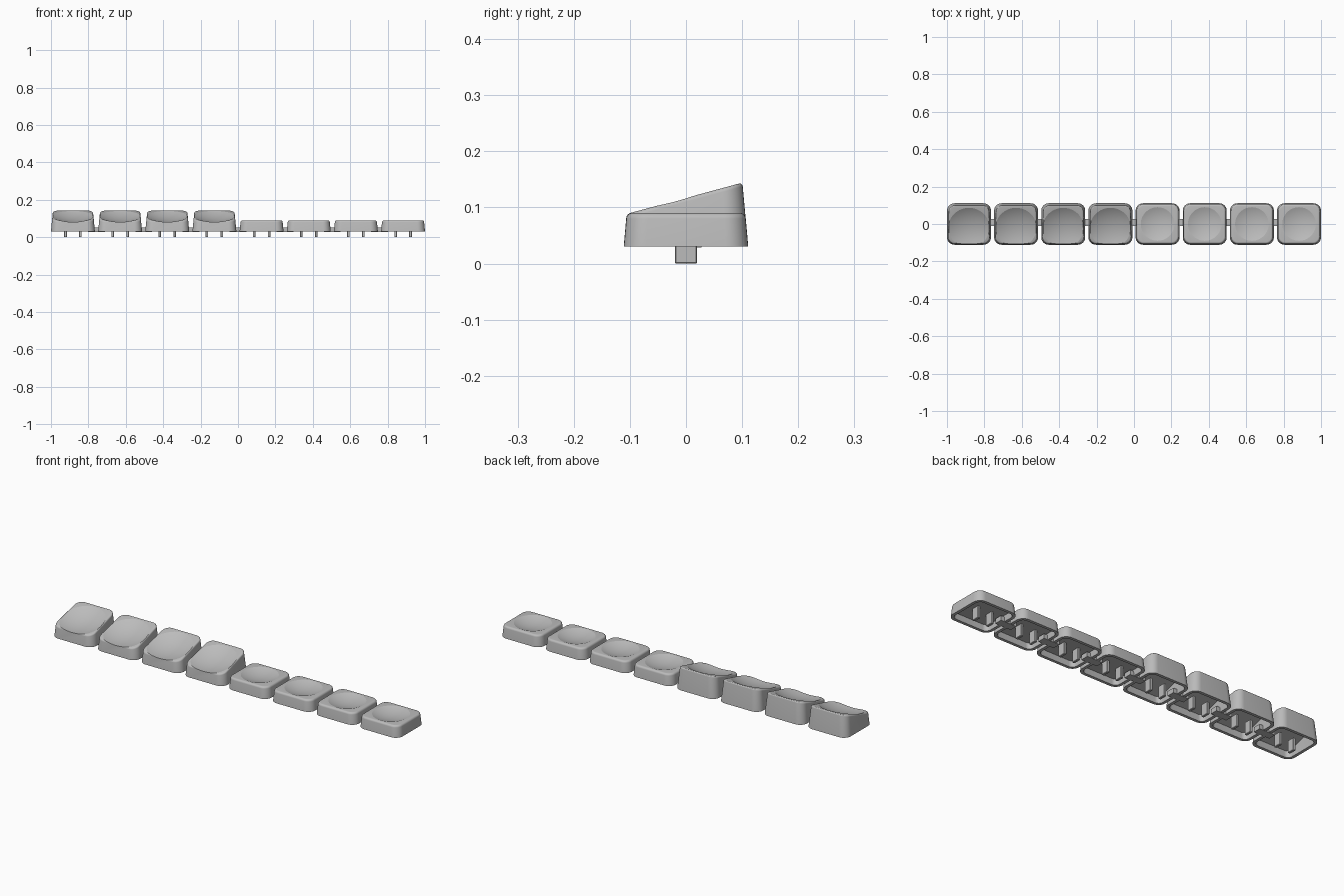
import bpy, bmesh, math
from mathutils import Matrix, Vector

cube = bpy.data.objects.get("Cube")
if cube:
    bpy.data.objects.remove(cube, do_unlink=True)

grey = bpy.data.materials.new("light grey plastic")
grey.use_nodes = True
colour = (0.5, 0.5, 0.5, 1)
grey.diffuse_color = colour
grey.node_tree.nodes["Principled BSDF"].inputs["Base Color"].default_value = colour

HALF_X, HALF_Y, BASE, WALL, DRAFT = 0.1175, 0.111, 0.03, 0.015, 0.09
PITCH = (2 - 2 * HALF_X) / 7


def add_object(name, mesh, location=(0, 0, 0)):
    obj = bpy.data.objects.new(name, mesh)
    obj.location = location
    bpy.context.collection.objects.link(obj)
    return obj


def mesh_from(bm, name):
    mesh = bpy.data.meshes.new(name)
    bm.to_mesh(mesh)
    bm.free()
    mesh.materials.append(grey)
    return mesh


def outline(inset, radius, steps=8):
    """Rounded rectangle, counter-clockwise."""
    r = max(radius - inset, 0.012)
    cx, cy = HALF_X - inset - r, HALF_Y - inset - r
    points = []
    for q, (sx, sy) in enumerate([(1, 1), (-1, 1), (-1, -1), (1, -1)]):
        for i in range(steps + 1):
            a = math.radians(90) * (q + i / steps)
            points.append((sx * cx + r * math.cos(a), sy * cy + r * math.sin(a)))
    return points


def box(bm, size, centre):
    matrix = Matrix.Translation(centre) @ Matrix.Diagonal((*size, 1))
    bmesh.ops.create_cube(bm, size=1, matrix=matrix)


def cap_mesh(name, slope, bevel, dish_y, dish_radius, dish_depth):
    """Hollow drafted shell with a spherical finger dish cut from the top."""
    def top(y):
        return 0.09 + slope * (y + 0.1)

    bm = bmesh.new()
    rings = []

    def ring(inset, drop=None):
        verts = []
        for x, y in outline(inset, 0.04):
            z = BASE if drop is None else top(y) - drop
            shrink = 1 - DRAFT * (z - BASE) / HALF_Y
            verts.append(bm.verts.new((x * shrink, y * shrink, z)))
        # keep tilted rings on their plane after the draft
        if drop is not None:
            for v in verts:
                v.co.z = top(v.co.y) - drop
        rings.append(verts)

    # inner ceiling, inner wall, rim, outer wall, rounded top edge
    ring(WALL, 0.03)
    ring(WALL)
    ring(0)
    for i in range(7):
        a = math.radians(15 * i)
        ring(bevel * (1 - math.cos(a)), bevel * (1 - math.sin(a)))
    for low, high in zip(rings, rings[1:]):
        n = len(low)
        for i in range(n):
            j = (i + 1) % n
            bm.faces.new((low[i], low[j], high[j], high[i]))
    bm.faces.new(rings[0])
    bm.faces.new(rings[-1])
    bmesh.ops.recalc_face_normals(bm, faces=bm.faces)
    shell = add_object(name, mesh_from(bm, name))

    # dish cutter, aligned with the slope of the top
    tilt = math.atan(slope)
    radius = (dish_radius ** 2 + dish_depth ** 2) / (2 * dish_depth)
    normal = Vector((0, -math.sin(tilt), math.cos(tilt)))
    centre = Vector((0, dish_y, top(dish_y))) + normal * (radius - dish_depth)
    bm = bmesh.new()
    bmesh.ops.create_uvsphere(bm, u_segments=64, v_segments=48, radius=radius,
                              matrix=Matrix.Translation(centre) @ Matrix.Rotation(tilt, 4, 'X'))
    cutter = add_object("dish_cutter", mesh_from(bm, "dish_cutter"))
    cutter.hide_render = True
    cut = shell.modifiers.new("dish", 'BOOLEAN')
    cut.operation, cut.solver, cut.object = 'DIFFERENCE', 'EXACT', cutter
    bpy.context.view_layer.update()
    graph = bpy.context.evaluated_depsgraph_get()
    mesh = bpy.data.meshes.new_from_object(shell.evaluated_get(graph))
    for helper in (shell, cutter):
        bpy.data.objects.remove(helper, do_unlink=True)
    for poly in mesh.polygons:
        poly.use_smooth = True
    mesh.set_sharp_from_angle(angle=math.radians(18))
    return mesh


def stem_mesh(name):
    """Pair of flat clip legs under a cap."""
    bm = bmesh.new()
    for side in (-1, 1):
        box(bm, (0.014, 0.04, 0.064), (side * 0.04, 0, 0.032))
    bmesh.ops.bevel(bm, geom=bm.edges[:], offset=0.002, segments=1, affect='EDGES')
    return mesh_from(bm, name)


tall = cap_mesh("sloped_cap", 0.27, 0.007, -0.02, 0.11, 0.022)
low = cap_mesh("flat_cap", 0, 0.01, 0, 0.09, 0.017)
stems = stem_mesh("stem_pair")
bm = bmesh.new()
box(bm, (0.09, 0.04, 0.024), (0, 0.008, 0.041))
bridge = mesh_from(bm, "connector")

# row of eight caps: four sloped on the right, four flat on the left
for i in range(8):
    x = -1 + HALF_X + i * PITCH
    kind, mesh = ("sloped_cap", tall) if i < 4 else ("flat_cap", low)
    add_object(f"{kind}_{i % 4 + 1}", mesh, (x, 0, 0))
    add_object(f"stem_pair_{i + 1}", stems, (x, 0, 0))
    if i < 7:
        add_object(f"connector_{i + 1}", bridge, (x + PITCH / 2, 0, 0))
